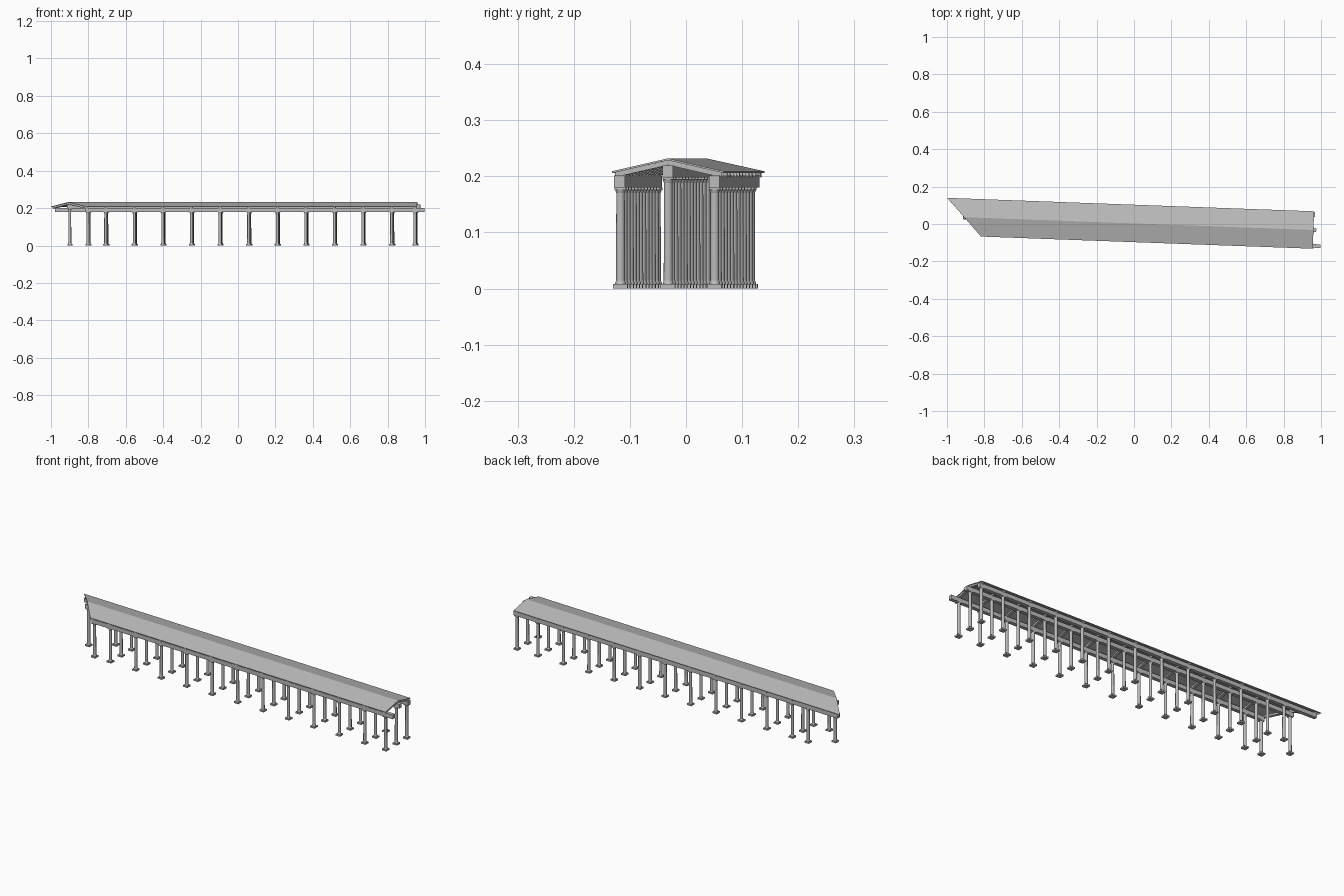
import bpy, bmesh, math
from mathutils import Matrix, Vector

cube = bpy.data.objects.get("Cube")
if cube:
    bpy.data.objects.remove(cube, do_unlink=True)

stone = bpy.data.materials.new("light_grey")
stone.use_nodes = True
GREY = (0.5, 0.5, 0.5, 1)
stone.diffuse_color = GREY
stone.node_tree.nodes["Principled BSDF"].inputs["Base Color"].default_value = GREY

YAW = -math.atan(0.0366)       # the whole shelter is turned slightly
MID, HALF, ROW = 0.003, 0.1, 0.083
RIDGE_Z, EAVE_Z = 0.232, 0.209
END = 0.96


def finish(name, bm, smooth=False):
    bmesh.ops.recalc_face_normals(bm, faces=bm.faces)
    mesh = bpy.data.meshes.new(name)
    bm.to_mesh(mesh)
    bm.free()
    mesh.materials.append(stone)
    obj = bpy.data.objects.new(name, mesh)
    bpy.context.collection.objects.link(obj)
    obj.rotation_euler.z = YAW
    if smooth:
        bpy.ops.object.select_all(action='DESELECT')
        obj.select_set(True)
        bpy.context.view_layer.objects.active = obj
        bpy.ops.object.shade_smooth_by_angle(angle=math.radians(40))
    return obj


def box(bm, lo, hi):
    lo, hi = Vector(lo), Vector(hi)
    m = Matrix.Translation((lo + hi) / 2) @ Matrix.Diagonal((*(hi - lo), 1))
    bmesh.ops.create_cube(bm, size=1, matrix=m)


def cylinder(bm, x, y, z0, z1, r0, r1):
    bmesh.ops.create_cone(bm, cap_ends=True, segments=16, radius1=r0, radius2=r1,
                          depth=z1 - z0,
                          matrix=Matrix.Translation((x, y, (z0 + z1) / 2)))


def prism(bm, profile, start, end):
    """Extrude a y-z profile between two end lines given as x(y)."""
    a = [bm.verts.new((start(y), y, z)) for y, z in profile]
    b = [bm.verts.new((end(y), y, z)) for y, z in profile]
    n = len(profile)
    for i in range(n):
        j = (i + 1) % n
        bm.faces.new((a[i], a[j], b[j], b[i]))
    bm.faces.new(a)
    bm.faces.new(b[::-1])


def skew(y):
    """Slanted end of the roof."""
    return -0.909 - 0.94 * (y - MID)


def gable(half, top_drop, bottom_drop):
    """Closed chevron band lying parallel to the roof slopes."""
    edge = RIDGE_Z - (RIDGE_Z - EAVE_Z) * half / HALF
    return [(MID - half, edge - top_drop), (MID, RIDGE_Z - top_drop),
            (MID + half, edge - top_drop), (MID + half, edge - bottom_drop),
            (MID, RIDGE_Z - bottom_drop), (MID - half, edge - bottom_drop)]


# Column positions along each row
bays = [0.825 - 0.153 * i for i in range(11)]
outer = [0.95] + bays + [-0.8]
middle = [0.95] + bays + [-0.9]

# Rows: offset, column positions, beam underside, beam ends
rows = {
    "front": (MID - ROW - 0.002, outer, 0.18, -0.812, 1.0),
    "middle": (MID, middle, 0.198, -0.915, 0.975),
    "back": (MID + ROW, outer, 0.18, -0.983, 0.965),
}

for name, (y, xs, top, x0, x1) in rows.items():
    # Square plinths and capitals
    bm = bmesh.new()
    for x in xs:
        box(bm, (x - 0.013, y - 0.013, 0), (x + 0.013, y + 0.013, 0.008))
        box(bm, (x - 0.011, y - 0.01, top - 0.004), (x + 0.011, y + 0.01, top))
    finish(name + "_plinths_and_capitals", bm)

    # Round shafts with a small collar at each end
    bm = bmesh.new()
    for x in xs:
        cylinder(bm, x, y, 0.008, 0.014, 0.01, 0.008)
        cylinder(bm, x, y, 0.014, top - 0.01, 0.008, 0.0075)
        cylinder(bm, x, y, top - 0.01, top - 0.004, 0.0075, 0.0095)
    finish(name + "_column_shafts", bm, smooth=True)

    # Lintel beam along the row
    bm = bmesh.new()
    box(bm, (x0, y - 0.0095, top), (x1, y + 0.0095, top + 0.0215))
    finish(name + "_beam", bm)

# Rafters over every bay, and one along the slanted end
bm = bmesh.new()
band = gable(HALF - 0.005, 0.003, 0.012)
for x in [0.95] + bays:
    prism(bm, band, lambda y: x - 0.007, lambda y: x + 0.007)
prism(bm, band, lambda y: skew(y) + 0.003, lambda y: skew(y) + 0.02)
finish("rafters", bm)

# Thin pitched roof
bm = bmesh.new()
prism(bm, gable(HALF, 0, 0.0035), skew, lambda y: END)
finish("roof", bm)
